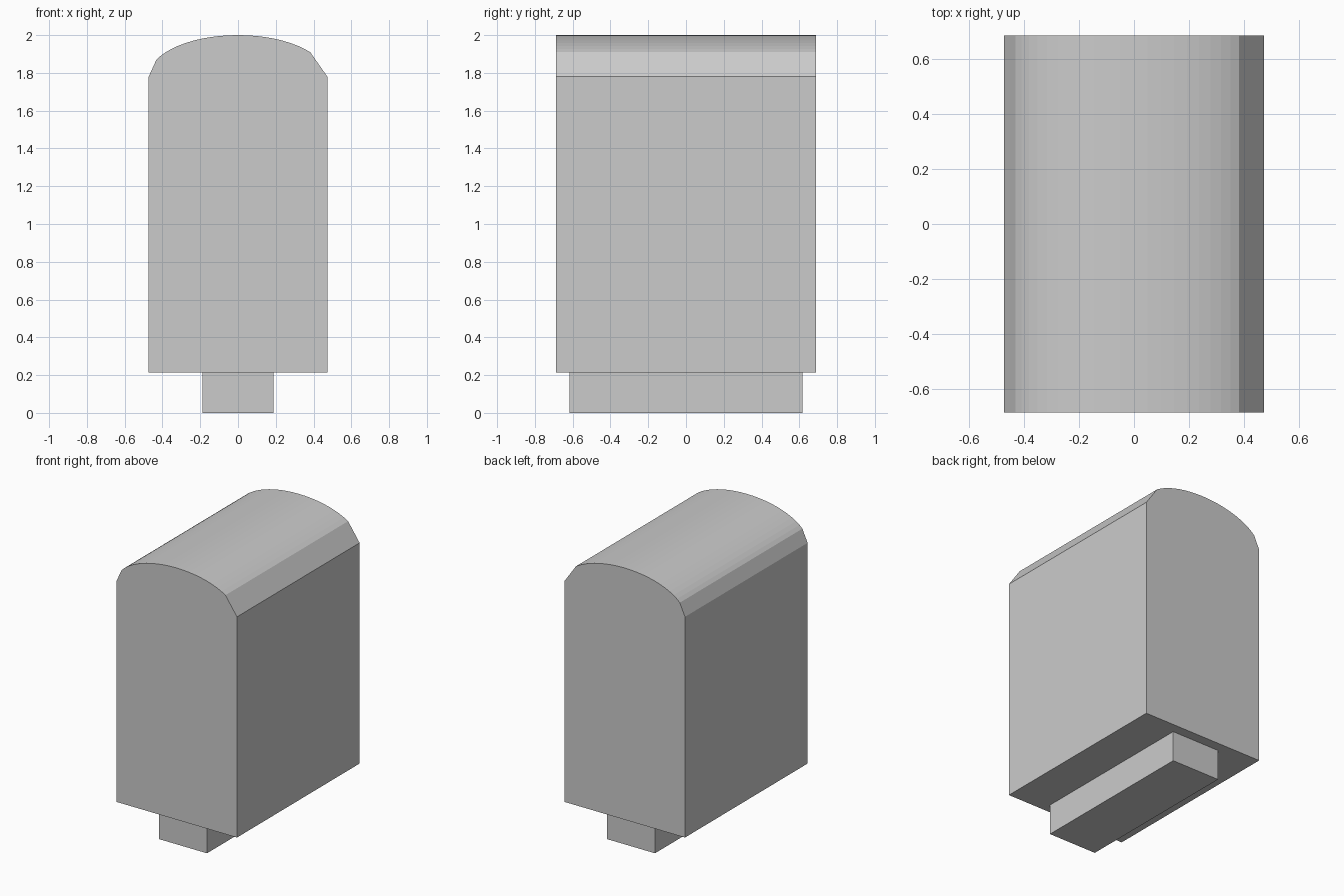
import bpy, bmesh
from math import cos, sin, radians

if "Cube" in bpy.data.objects:
    bpy.data.objects.remove(bpy.data.objects["Cube"])


def extrude_profile(name, points, half_depth):
    """Make a solid by extruding an x-z outline along y."""
    bm = bmesh.new()
    face = bm.faces.new([bm.verts.new((x, -half_depth, z)) for x, z in points])
    out = bmesh.ops.extrude_face_region(bm, geom=[face])
    moved = [v for v in out["geom"] if isinstance(v, bmesh.types.BMVert)]
    bmesh.ops.translate(bm, verts=moved, vec=(0, 2 * half_depth, 0))
    bmesh.ops.recalc_face_normals(bm, faces=bm.faces)
    mesh = bpy.data.meshes.new(name)
    bm.to_mesh(mesh)
    bm.free()
    obj = bpy.data.objects.new(name, mesh)
    bpy.context.collection.objects.link(obj)
    return obj


# Body: straight sides with an elliptical crown, right shoulder cut wider than left
W, BASE, SPRING, RISE = 0.473, 0.215, 1.78, 0.22
angles = [0] + list(range(36, 157, 6)) + [180]
crown = [(W * cos(radians(a)), SPRING + RISE * sin(radians(a))) for a in angles]
extrude_profile("body", [(-W, BASE), (W, BASE)] + crown, 0.687)

# Foot: narrow block under the body
P = 0.188
extrude_profile("foot", [(-P, 0), (P, 0), (P, BASE), (-P, BASE)], 0.616)
